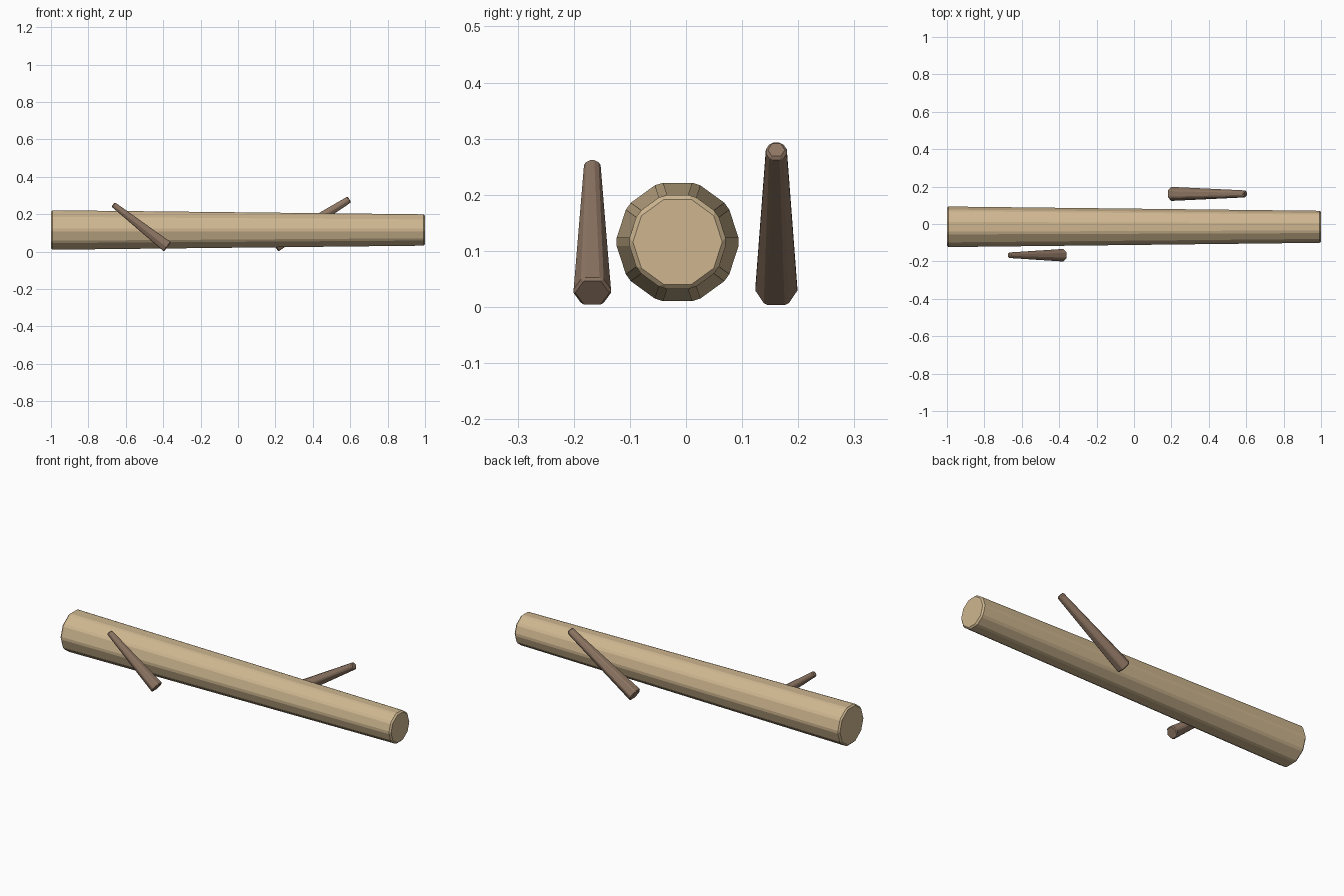
import bpy
from mathutils import Vector

if "Cube" in bpy.data.objects:
    bpy.data.objects.remove(bpy.data.objects["Cube"])


def material(name, color):
    m = bpy.data.materials.new(name)
    m.diffuse_color = (*color, 1)
    m.use_nodes = True
    m.node_tree.nodes["Principled BSDF"].inputs["Base Color"].default_value = m.diffuse_color
    return m


def tapered(name, a, b, r1, r2, sides, bevel, mat):
    """Tapered prism from a (radius r1) to b (radius r2), one corner pointing along +y."""
    a, b = Vector(a), Vector(b)
    axis = b - a
    bpy.ops.mesh.primitive_cone_add(vertices=sides, radius1=r1, radius2=r2,
                                    depth=axis.length, location=(a + b) / 2)
    ob = bpy.context.object
    ob.name = name
    # tilt in the xz plane, so the first corner stays on +y
    z = axis.normalized()
    ob.rotation_euler = (0, Vector((0, 0, 1)).angle(z) * (1 if z.x > 0 else -1), 0)
    mod = ob.modifiers.new("soft_edges", "BEVEL")
    mod.width = bevel
    mod.segments = 1
    mod.limit_method = 'ANGLE'
    mod.angle_limit = 0.52
    ob.data.materials.append(mat)
    return ob


pale = material("pale_wood", (0.62, 0.47, 0.28))
dark = material("dark_wood", (0.27, 0.18, 0.125))

# main log, thicker on the left
tapered("log", (-1, -0.015, 0.116), (1, -0.015, 0.116), 0.111, 0.088, 10, 0.008, pale)

# two loose branches leaning beside the log
tapered("front_branch", (-0.377, -0.167, 0.0255), (-0.668, -0.167, 0.253),
        0.036, 0.017, 6, 0.005, dark)
tapered("back_branch", (0.197, 0.161, 0.030), (0.596, 0.161, 0.280),
        0.040, 0.021, 6, 0.005, dark)
